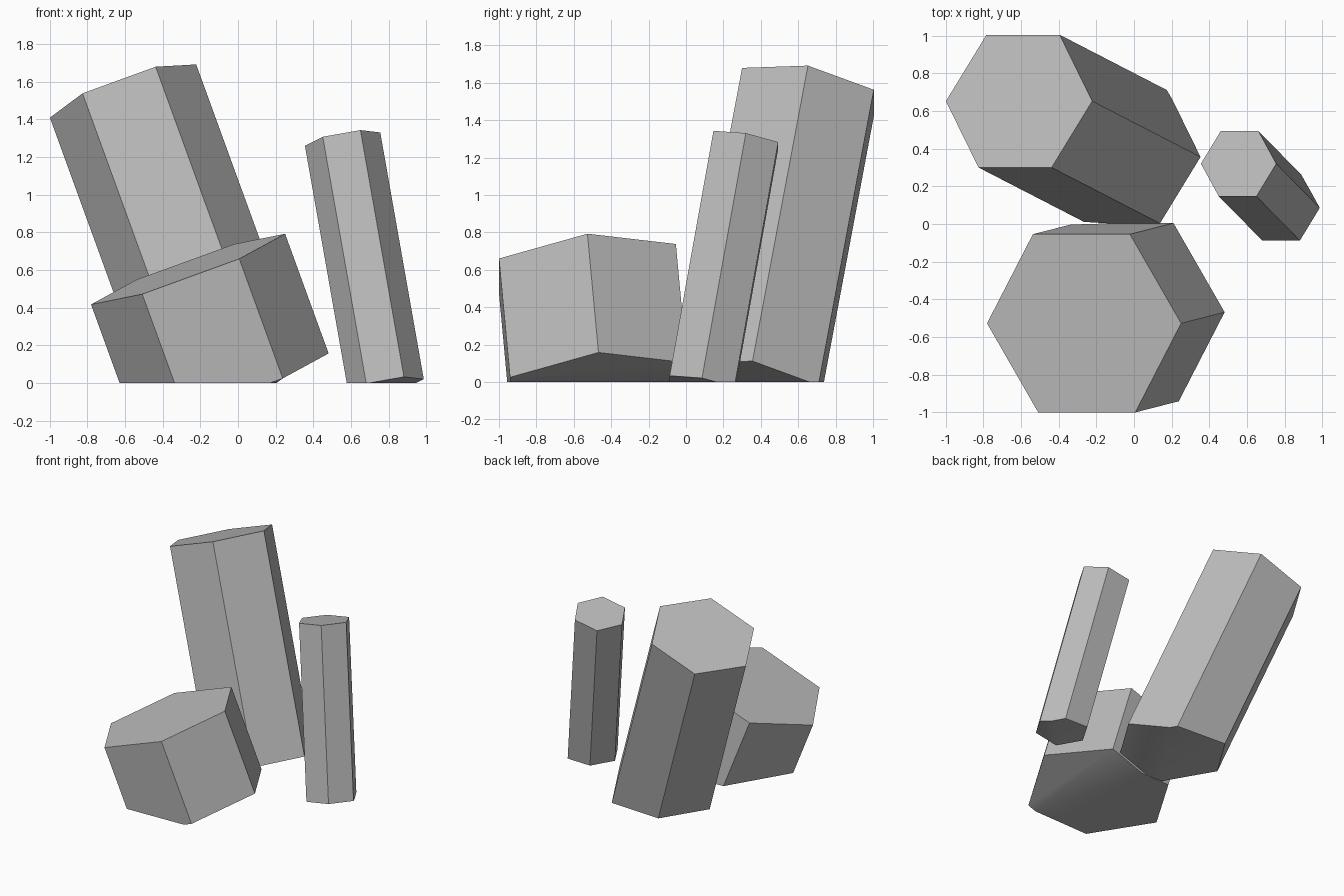
import bpy
import bmesh
from math import radians
from mathutils import Matrix, Vector, Euler

cube = bpy.data.objects.get("Cube")
if cube:
    bpy.data.objects.remove(cube, do_unlink=True)

# Single stone colour
STONE = (0.5, 0.5, 0.5, 1.0)
stone = bpy.data.materials.new("stone grey")
stone.use_nodes = True
stone.diffuse_color = STONE
stone.node_tree.nodes["Principled BSDF"].inputs["Base Color"].default_value = STONE


def hex_column(name, top, radius, length, tilt_x, tilt_y):
    """Leaning six-sided column hung from its top centre, cut flat at the ground."""
    bm = bmesh.new()
    place = (Matrix.Translation(top)
             @ Euler((radians(tilt_x), radians(tilt_y), 0)).to_matrix().to_4x4()
             @ Matrix.Translation((0, 0, -length / 2))
             @ Matrix.Rotation(radians(30), 4, 'Z'))
    bmesh.ops.create_cone(bm, cap_ends=True, segments=6, radius1=radius,
                          radius2=radius, depth=length, matrix=place)

    # Trim everything below the ground and close the cut
    cut = bmesh.ops.bisect_plane(bm, geom=bm.verts[:] + bm.edges[:] + bm.faces[:],
                                 plane_co=Vector((0, 0, 0)), plane_no=Vector((0, 0, 1)),
                                 clear_inner=True)
    rim = [e for e in cut["geom_cut"] if isinstance(e, bmesh.types.BMEdge)]
    bmesh.ops.holes_fill(bm, edges=rim, sides=0)
    bmesh.ops.recalc_face_normals(bm, faces=bm.faces[:])

    mesh = bpy.data.meshes.new(name)
    bm.to_mesh(mesh)
    bm.free()
    mesh.materials.append(stone)
    column = bpy.data.objects.new(name, mesh)
    bpy.context.collection.objects.link(column)

    # Sharp column edges, soft break where the base meets the ground
    bpy.ops.object.select_all(action='DESELECT')
    column.select_set(True)
    bpy.context.view_layer.objects.active = column
    bpy.ops.object.shade_smooth_by_angle(angle=radians(30))


hex_column("tall_column", (-0.61, 0.652, 1.55), 0.413, 1.707, -10, -20)
hex_column("wide_column", (-0.265, -0.527, 0.605), 0.548, 0.678, 5, -20)
hex_column("thin_column", (0.555, 0.32, 1.295), 0.203, 1.35, -10, -10)
